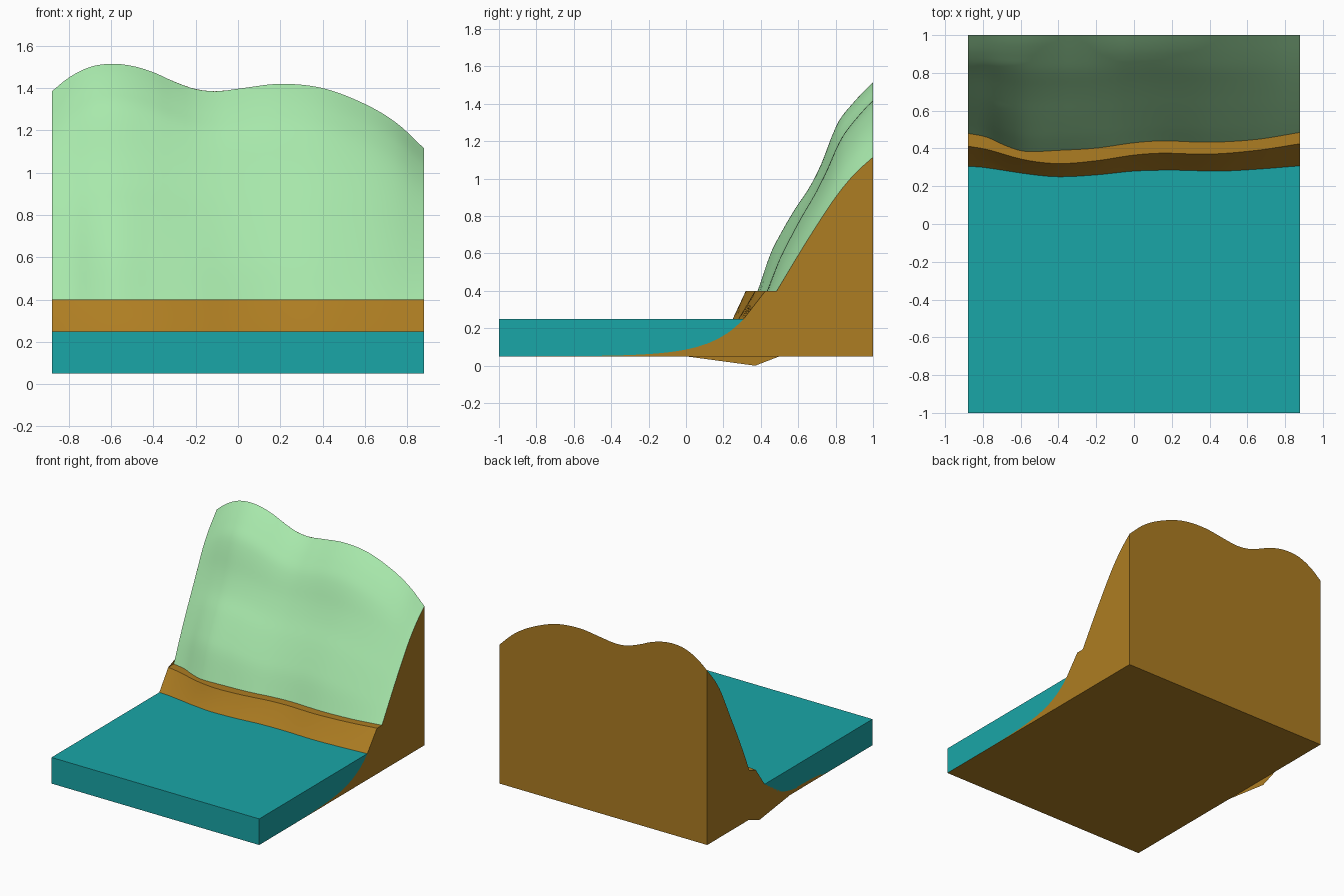
import bpy, bmesh, math

if "Cube" in bpy.data.objects:
    bpy.data.objects.remove(bpy.data.objects["Cube"])

HALF = 0.88
BASE, SEA, LEDGE = 0.05, 0.25, 0.40
NX, N_FLOOR, N_HILL = 64, 36, 40


def curve(keys):
    """Smooth interpolation through (position, value) keys."""
    n = len(keys)
    slopes = []
    for i in range(n):
        a, b = keys[max(i - 1, 0)], keys[min(i + 1, n - 1)]
        slopes.append((b[1] - a[1]) / (b[0] - a[0]))

    def f(x):
        i = 0
        while i < n - 2 and x > keys[i + 1][0]:
            i += 1
        (x0, y0), (x1, y1) = keys[i], keys[i + 1]
        h = x1 - x0
        t = (x - x0) / h
        return ((2*t**3 - 3*t**2 + 1) * y0 + (t**3 - 2*t**2 + t) * h * slopes[i]
                + (3*t**2 - 2*t**3) * y1 + (t**3 - t**2) * h * slopes[i + 1])
    return f


# Lines running along the coast: y at the waterline, cliff edge and hill foot
waterline = curve([(-.88, .305), (-.8, .3), (-.55, .263), (-.4, .25), (-.2, .26),
                   (0, .28), (.2, .285), (.45, .28), (.65, .29), (.88, .308)])
cliff_edge = curve([(-.88, .412), (-.78, .395), (-.58, .34), (-.4, .32), (-.2, .335),
                    (0, .365), (.15, .375), (.4, .37), (.65, .39), (.88, .425)])
hill_foot = curve([(-.88, .48), (-.78, .46), (-.68, .415), (-.58, .385), (-.4, .39), (-.2, .402),
                   (0, .43), (.15, .44), (.4, .433), (.65, .448), (.88, .485)])
# Skyline height at the back
skyline = curve([(-.88, 1.385), (-.8, 1.45), (-.7, 1.5), (-.6, 1.515), (-.5, 1.505), (-.4, 1.475),
                 (-.3, 1.43), (-.2, 1.395), (-.1, 1.385), (0, 1.397), (.2, 1.42), (.4, 1.4),
                 (.6, 1.325), (.75, 1.235), (.88, 1.115)])
# Hill slope profiles (0 = foot, 1 = skyline) at the ends and in the middle
slope_end = curve([(0, 0), (.15, .18), (.35, .415), (.615, .704), (.81, .875), (1, 1)])
slope_mid = curve([(0, 0), (.11, .175), (.19, .265), (.32, .39), (.45, .5), (.55, .61),
                   (.645, .745), (.71, .82), (.81, .89), (.92, .957), (1, 1)])
mid_weight = curve([(-.88, .2), (-.65, 1), (-.4, .9), (-.1, .6), (.25, .65), (.6, .3), (.88, 0)])


def floor_profile(x):
    """Sea floor from the front edge up to the waterline."""
    w = waterline(x)
    pts = []
    for i in range(N_FLOOR + 1):
        d = (w + 1) * (1 - i / N_FLOOR) ** 1.5
        pts.append((x, w - d, BASE + (SEA - BASE) * math.exp(-d / .18)))
    return pts


def shore_profile(x):
    return floor_profile(x) + [(x, cliff_edge(x), LEDGE), (x, hill_foot(x), LEDGE)]


def hill_profile(x):
    f, top, m = hill_foot(x), skyline(x), mid_weight(x)
    pts = []
    for i in range(N_HILL + 1):
        t = i / N_HILL
        s = m * slope_mid(t) + (1 - m) * slope_end(t)
        pts.append((x, f + (1 - f) * t, LEDGE + (top - LEDGE) * s))
    return pts


XS = [-HALF + 2 * HALF * i / NX for i in range(NX + 1)]


def sheet(bm, profile):
    cols = [[bm.verts.new(p) for p in profile(x)] for x in XS]
    for a, b in zip(cols, cols[1:]):
        for i in range(len(a) - 1):
            bm.faces.new((a[i], b[i], b[i + 1], a[i + 1]))


def panel(bm, pts):
    face = bm.faces.new([bm.verts.new(p) for p in pts])
    bmesh.ops.triangulate(bm, faces=[face])


def finish(bm, name, color):
    bmesh.ops.remove_doubles(bm, verts=bm.verts[:], dist=1e-5)
    mesh = bpy.data.meshes.new(name)
    bm.to_mesh(mesh)
    bm.free()
    obj = bpy.data.objects.new(name, mesh)
    bpy.context.collection.objects.link(obj)
    mat = bpy.data.materials.new(name + "_color")
    mat.diffuse_color = (*color, 1)
    mat.use_nodes = True
    mat.node_tree.nodes["Principled BSDF"].inputs["Base Color"].default_value = mat.diffuse_color
    mesh.materials.append(mat)
    bpy.ops.object.select_all(action='DESELECT')
    obj.select_set(True)
    bpy.context.view_layer.objects.active = obj
    bpy.ops.object.shade_smooth_by_angle(angle=math.radians(30))


# Earth: sea floor, cliff and ledge, closed by side, back and bottom walls
bm = bmesh.new()
sheet(bm, shore_profile)
for x in (-HALF, HALF):
    bottom = [(x, -1, BASE)]
    if x < 0:  # left wall dips below the base
        bottom += [(x, 0, BASE), (x, .37, 0), (x, .5, BASE)]
    bottom.append((x, 1, BASE))
    outline = bottom + (shore_profile(x) + hill_profile(x)[1:])[::-1]
    panel(bm, outline if x > 0 else outline[::-1])
panel(bm, [(HALF, 1, BASE), (-HALF, 1, BASE)] + [(x, 1, skyline(x)) for x in XS])
panel(bm, [(-HALF, -1, BASE), (-HALF, 1, BASE), (HALF, 1, BASE), (HALF, -1, BASE)])
finish(bm, "earth", (.42, .205, .016))

# Grassy hillside
bm = bmesh.new()
sheet(bm, hill_profile)
finish(bm, "grass_hill", (.39, .81, .41))

# Water: flat top, front face and sides that meet the sea floor
bm = bmesh.new()
panel(bm, [(-HALF, -1, SEA), (HALF, -1, SEA)] + [(x, waterline(x), SEA) for x in XS[::-1]])
panel(bm, [(-HALF, -1, BASE), (HALF, -1, BASE), (HALF, -1, SEA), (-HALF, -1, SEA)])
for x in (-HALF, HALF):
    outline = floor_profile(x) + [(x, -1, SEA)]
    panel(bm, outline if x > 0 else outline[::-1])
finish(bm, "water", (.01, .38, .39))
